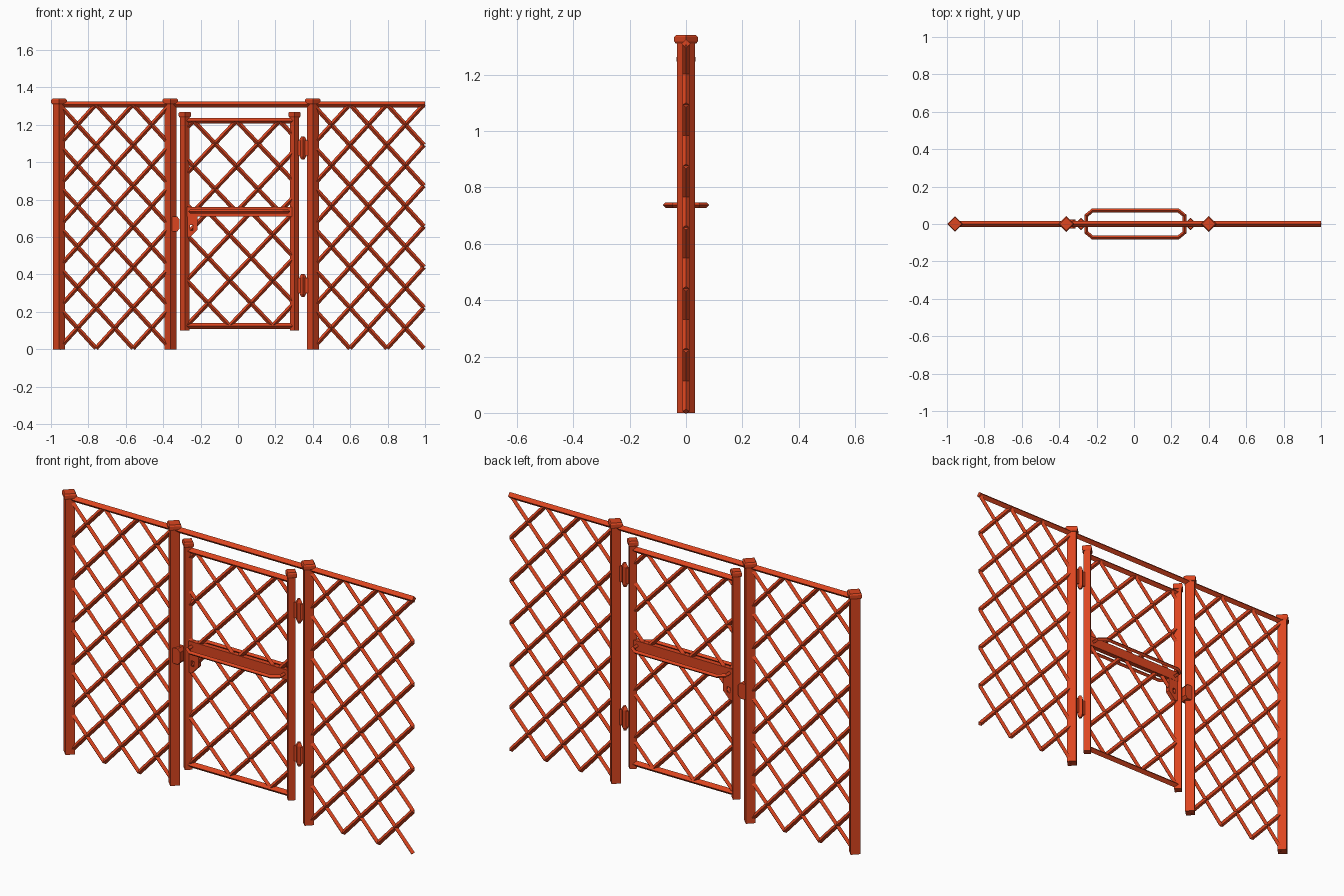
import bpy, bmesh, math
from mathutils import Vector

cube = bpy.data.objects.get("Cube")
if cube:
    bpy.data.objects.remove(cube, do_unlink=True)

paint = bpy.data.materials.new("rust red paint")
paint.use_nodes = True
RED = (0.72, 0.06, 0.014, 1)
paint.diffuse_color = RED
paint.node_tree.nodes["Principled BSDF"].inputs["Base Color"].default_value = RED


def finish(bm, name):
    bmesh.ops.recalc_face_normals(bm, faces=bm.faces)
    mesh = bpy.data.meshes.new(name)
    bm.to_mesh(mesh)
    bm.free()
    mesh.materials.append(paint)
    obj = bpy.data.objects.new(name, mesh)
    bpy.context.collection.objects.link(obj)
    return obj


def loft(bm, rings):
    """Skin a list of equal rings and cap both ends."""
    rings = [[bm.verts.new(p) for p in ring] for ring in rings]
    n = len(rings[0])
    for a, b in zip(rings, rings[1:]):
        for i in range(n):
            bm.faces.new((a[i], a[(i + 1) % n], b[(i + 1) % n], b[i]))
    bm.faces.new(rings[0])
    bm.faces.new(rings[-1])


def bar(bm, p, q, r, side=Vector((0, 1, 0))):
    """Square bar set on edge, one diagonal along side."""
    p, q = Vector(p), Vector(q)
    other = (q - p).normalized().cross(side)
    loft(bm, [[c + side * r, c + other * r, c - side * r, c - other * r] for c in (p, q)])


def diamond_stack(bm, x, levels):
    """Upright diamond prism given as (z, radius) levels."""
    loft(bm, [[(x + r, 0, z), (x, r, z), (x - r, 0, z), (x, -r, z)] for z, r in levels])


def post(name, x, z0, z1, r, cap_r, cap_h):
    bm = bmesh.new()
    diamond_stack(bm, x, [(z0, r), (z1 - cap_h * 0.7, r)])
    diamond_stack(bm, x, [(z1 - cap_h, cap_r * 0.85), (z1 - cap_h * 0.75, cap_r),
                          (z1 - cap_h * 0.25, cap_r), (z1, cap_r * 0.85)])
    finish(bm, name)


def rail(name, x0, x1, z, r):
    bm = bmesh.new()
    bar(bm, (x0, 0, z), (x1, 0, z), r)
    finish(bm, name)


def lattice(name, x0, x1, z0, z1, dx, dz, node, r=0.012):
    """Crossing diagonals through (node, z0), trimmed to the panel."""
    bm = bmesh.new()
    slope = dz / dx
    reach = (z1 - z0) / slope
    for s in (1, -1):
        k = math.floor((x0 - reach - node) / dx)
        while node + k * dx < x1 + reach:
            start = node + k * dx
            ends = sorted((start, start + s * reach))
            a, b = max(ends[0], x0), min(ends[1], x1)
            if b - a > 0.01:
                bar(bm, (a, 0, z0 + (a - start) * s * slope),
                    (b, 0, z0 + (b - start) * s * slope), r)
            k += 1
    finish(bm, name)


def plate(name, outline, y):
    bm = bmesh.new()
    loft(bm, [[(x, d, z) for x, z in outline] for d in (-y, y)])
    return finish(bm, name)


def box_outline(x0, x1, z0, z1):
    return [(x0, z0), (x1, z0), (x1, z1), (x0, z1)]


# Fence posts, top rail and side panels
POSTS = {"right_end_post": -0.957, "latch_post": -0.362, "hinge_post": 0.4}
for name, x in POSTS.items():
    post(name, x, 0, 1.34, 0.032, 0.042, 0.03)
rail("top_rail", -0.957, 1, 1.31, 0.016)
lattice("right_lattice", -0.957, -0.362, 0.005, 1.31, 0.198, 0.2175, -0.957)
lattice("left_lattice", 0.4, 0.994, 0.005, 1.31, 0.198, 0.2175, 0.4)

# Gate frame and infill
for name, x in (("gate_latch_stile", -0.284), ("gate_hinge_stile", 0.302)):
    post(name, x, 0.1, 1.27, 0.025, 0.033, 0.03)
for name, z in (("gate_bottom_rail", 0.125), ("gate_top_rail", 1.222)):
    rail(name, -0.284, 0.302, z, 0.016)
plate("gate_middle_board", box_outline(-0.284, 0.302, 0.711, 0.762), 0.013)
lattice("gate_upper_lattice", -0.284, 0.302, 0.735, 1.222, 0.23, 0.2435, -0.008)
lattice("gate_lower_lattice", -0.284, 0.302, 0.125, 0.735, 0.23, 0.244, -0.045)

# Push handle looping around both sides of the gate
bm = bmesh.new()
half = [(-0.255, 0), (-0.255, 0.045), (-0.222, 0.072), (0.237, 0.072), (0.27, 0.045), (0.27, 0)]
loop = half + [(x, -y) for x, y in half[-2:0:-1]]
rings = []
for i, (x, y) in enumerate(loop):
    before, here, after = Vector(loop[i - 1]), Vector((x, y)), Vector(loop[(i + 1) % len(loop)])
    d1, d2 = (here - before).normalized(), (after - here).normalized()
    t = (d1 + d2).normalized()
    out = Vector((-t.y, t.x)) * 0.01 / t.dot(d1)
    rings.append([bm.verts.new(p) for p in (
        (x + out.x, y + out.y, 0.737), (x, y, 0.747),
        (x - out.x, y - out.y, 0.737), (x, y, 0.727))])
for i, ring in enumerate(rings):
    for j in range(4):
        bm.faces.new((rings[i - 1][j], rings[i - 1][j - 3], ring[j - 3], ring[j]))
finish(bm, "push_handle")

# Hinges: faceted barrel with two leaves
for name, z in (("upper_hinge", 1.077), ("lower_hinge", 0.342)):
    bm = bmesh.new()
    diamond_stack(bm, 0.347, [(z - 0.062, 0.008), (z - 0.045, 0.018),
                              (z + 0.045, 0.018), (z + 0.062, 0.008)])
    finish(bm, name + "_barrel")
    plate(name + "_leaf", box_outline(0.31, 0.385, z - 0.04, z + 0.04), 0.006)

# Latch catch on the post
plate("latch_catch", [(-0.35, 0.63), (-0.325, 0.63), (-0.313, 0.645), (-0.313, 0.695),
                      (-0.325, 0.71), (-0.35, 0.71), (-0.368, 0.695), (-0.368, 0.645)], 0.024)

# Lock plate with a through hole
lock = plate("lock_plate", [(-0.285, 0.6), (-0.255, 0.6), (-0.217, 0.64),
                            (-0.217, 0.725), (-0.285, 0.725)], 0.012)
cutter = plate("lock_hole_cutter", box_outline(-0.257, -0.241, 0.636, 0.664), 0.05)
cutter.hide_render = True
cutter.hide_viewport = True
cut = lock.modifiers.new("hole", 'BOOLEAN')
cut.operation = 'DIFFERENCE'
cut.solver = 'EXACT'
cut.object = cutter
